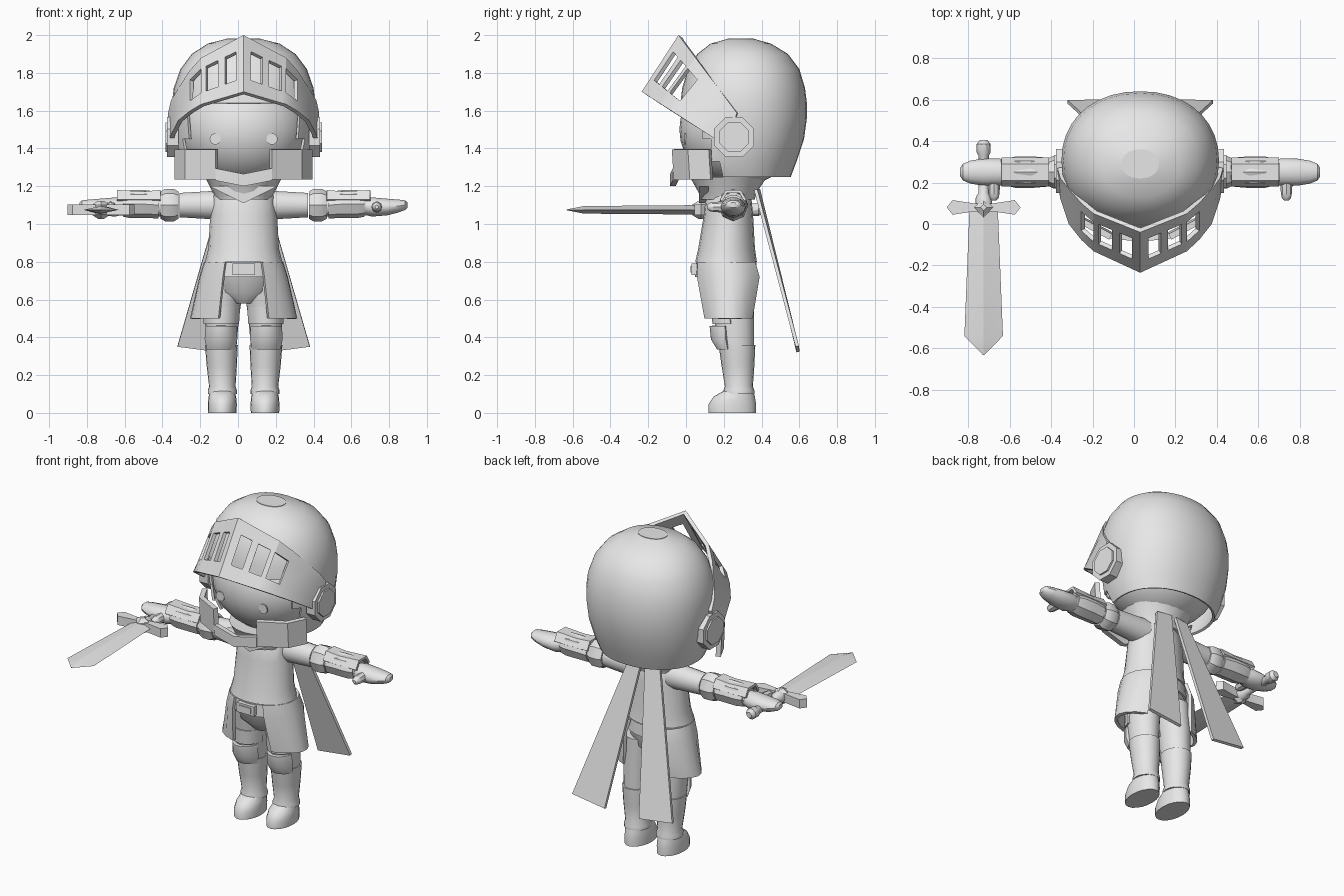
import bpy, bmesh, math
from mathutils import Vector

if "Cube" in bpy.data.objects:
    bpy.data.objects.remove(bpy.data.objects["Cube"])

CX = 0.03  # figure's centre line
steel = bpy.data.materials.new("plain_grey")
steel.diffuse_color = (0.8, 0.8, 0.8, 1)
steel.use_nodes = True
steel.node_tree.nodes["Principled BSDF"].inputs["Base Color"].default_value = steel.diffuse_color


def finish(name, bm, thick=0, angle=35, dx=CX):
    bmesh.ops.recalc_face_normals(bm, faces=bm.faces)
    if thick:
        bmesh.ops.solidify(bm, geom=bm.faces[:], thickness=thick)
        bmesh.ops.recalc_face_normals(bm, faces=bm.faces)
    me = bpy.data.meshes.new(name)
    bm.to_mesh(me)
    bm.free()
    me.materials.append(steel)
    ob = bpy.data.objects.new(name, me)
    ob.location.x = dx
    bpy.context.collection.objects.link(ob)
    bpy.ops.object.select_all(action='DESELECT')
    ob.select_set(True)
    bpy.context.view_layer.objects.active = ob
    bpy.ops.object.shade_smooth_by_angle(angle=math.radians(angle))
    return ob


def loft(name, rows, closed=True, caps=True, thick=0, angle=35, skip=None, dx=CX):
    """Skin rows of points; skip(i, j, centre) leaves holes."""
    bm = bmesh.new()
    vs = [[bm.verts.new(p) for p in r] for r in rows]
    n = len(rows[0])
    for i in range(len(rows) - 1):
        for j in range(n if closed else n - 1):
            k = (j + 1) % n
            q = [vs[i][j], vs[i][k], vs[i + 1][k], vs[i + 1][j]]
            if skip and skip(i, j, sum((v.co for v in q), Vector()) / 4):
                continue
            bm.faces.new(q)
    if closed and caps:
        bm.faces.new(vs[0])
        bm.faces.new(vs[-1])
    return finish(name, bm, thick, angle, dx)


def arc(z, cx, cy, rx, ry, a0=0, a1=360, n=20, power=1.0):
    pts = []
    for i in range(n if a1 - a0 == 360 else n + 1):
        a = math.radians(a0 + (a1 - a0) * i / n)
        c, s = math.cos(a), math.sin(a)
        pts.append((cx + rx * math.copysign(abs(c) ** power, c),
                    cy + ry * math.copysign(abs(s) ** power, s), z))
    return pts


def stack(name, rings, n=20, **kw):
    return loft(name, [arc(*r, n=n) for r in rings], **kw)


def plate(name, rings, a0, a1, n=8, thick=0.02):
    return loft(name, [arc(*r, a0, a1, n) for r in rings], closed=False, thick=thick)


def limb(name, rings, side, n=14):
    """Loft along x; each ring is (x, z, ry, rz)."""
    return loft(name, [[(side * x, 0.25 + ry * math.cos(t * math.tau / n),
                         z + rz * math.sin(t * math.tau / n)) for t in range(n)]
                       for x, z, ry, rz in rings])


def prism(name, poly, axis, lo, hi, dx=CX):
    """Extrude a 2D outline along an axis."""
    def put(p, d):
        q = list(p)
        q.insert(axis, d)
        return q
    return loft(name, [[put(p, lo) for p in poly], [put(p, hi) for p in poly]], dx=dx)


def lerp(x, table):
    for (a, u), (b, v) in zip(table, table[1:]):
        if x <= b:
            return u + (v - u) * (x - a) / (b - a)
    return table[-1][1]


# Helmet dome with a face opening
dome = [(1.25, .31, .03, .555), (1.33, .345, -.01, .585), (1.45, .37, -.02, .625),
        (1.56, .38, -.03, .64), (1.64, .38, -.03, .64), (1.72, .37, -.02, .63),
        (1.82, .335, .01, .6), (1.9, .275, .06, .54), (1.955, .19, .13, .45), (1.98, .09, .22, .36)]
rows = [arc(z, 0, (f + b) / 2, w, (b - f) / 2, n=36, power=0.93) for z, w, f, b in dome]
loft("helmet_dome", rows, caps=False, thick=0.015,
     skip=lambda i, j, c: c.z < 1.64 and abs(c.x) < 0.31 and c.y < 0.2)
prism("helmet_crown", [p[:2] for p in rows[-1]], 2, 1.965, 1.983)

# Head and cheeks
bm = bmesh.new()
bmesh.ops.create_uvsphere(bm, u_segments=28, v_segments=16, radius=1)
for v in bm.verts:
    v.co = (v.co.x * .34, .28 + v.co.y * .315, 1.5 + v.co.z * .3)
finish("head", bm)
for s in (-1, 1):
    prism("cheek", [(s * .15 + .03 * math.cos(t * math.tau / 14), 1.45 + .03 * math.sin(t * math.tau / 14))
                    for t in range(14)], 1, -.009, -.001)

# Chin guard
for s in (-1, 1):
    cols = [(.365, .12), (.31, .01), (.15, -.075)]
    loft("cheek_guard", [[(s * x, y + .01 * (z < 1.3), z) for x, y in cols] for z in (1.235, 1.395)],
         closed=False, thick=0.03)
loft("chin_guard", [[(-.15, -.07, z + .03), (0, -.085, z), (.15, -.07, z + .03)] for z in (1.2, 1.265)],
     closed=False, thick=0.03)

# Raised visor with slots
low = [(0, -.235), (.25, -.12), (.345, 0), (.385, .12), (.4, .21)]
top = [(0, -.04), (.25, .06), (.345, .17), (.385, .22), (.4, .27)]
half = [.04, .1, .135, .2, .225, .285, .345, .385, .4]
xs = [-x for x in reversed(half)] + [0] + half
rows = []
for f in (0, .25, .77, 1):
    row = []
    for x in xs:
        a, b = lerp(abs(x), low), lerp(abs(x), top)
        za, zb = 1.7 - .64 * (a + .235), 2 - 1.33 * (b + .04)
        row.append((x, a + (b - a) * f, za + (zb - za) * f))
    rows.append(row)
loft("visor", rows, closed=False, thick=0.022, angle=20,
     skip=lambda i, j, c: i == 1 and any(a < abs(c.x) < b for a, b in ((.04, .1), (.135, .2), (.225, .285))))

# Visor hinges
for s in (-1, 1):
    for r, a, b in ((.115, .345, .405), (.085, .4, .415)):
        prism("visor_hinge", [(.255 + r * math.cos((t + .5) * math.tau / 8),
                               1.46 + r * math.sin((t + .5) * math.tau / 8)) for t in range(8)],
              0, s * a, s * b)

# Collar, torso, belt and hips
stack("collar", [(1.13, 0, .22, .15, .145), (1.16, 0, .22, .16, .15), (1.25, 0, .225, .205, .205)])
prism("collar_tip", [(-.18, 1.2), (0, 1.11), (.18, 1.2)], 1, .07, .12)
stack("torso", [(.8, 0, .212, .205, .163), (.87, 0, .215, .187, .15), (1.05, 0, .225, .177, .13),
                (1.15, 0, .225, .165, .12), (1.2, 0, .225, .1, .1)])
stack("belt", [(.72, 0, .212, .205, .165), (.795, 0, .212, .2, .16)])
prism("buckle", [(-.06, .73), (.06, .73), (.06, .79), (-.06, .79)], 1, .03, .07)
prism("buckle_plate", [(-.04, .742), (.04, .742), (.04, .778), (-.04, .778)], 1, .024, .032)
stack("hips", [(.58, 0, .235, .06, .08), (.64, 0, .23, .17, .125), (.76, 0, .22, .195, .15)])

for s in (-1, 1):
    # Side skirt armour
    a0, a1 = (-62, 55) if s > 0 else (125, 242)
    plate("skirt_plate", [(.8, 0, .22, .21, .18), (.72, 0, .23, .235, .195), (.5, 0, .23, .285, .15)], a0, a1, 7)

    # Leg, boot and knee armour
    stack("thigh", [(.68, s * .1, .24, .1, .12), (.5, s * .115, .255, .09, .105), (.35, s * .118, .265, .08, .095)])
    plate("thigh_guard", [(.56, s * .115, .25, .098, .117), (.47, s * .118, .255, .095, .115)], -170, -10)
    stack("boot_shaft", [(.36, s * .118, .27, .087, .097), (.25, s * .116, .275, .08, .087),
                         (.14, s * .113, .28, .07, .074), (.12, s * .113, .28, .077, .082),
                         (.1, s * .113, .28, .077, .082)])
    plate("knee_guard", [(.46, s * .12, .25, .088, .125), (.39, s * .12, .25, .092, .118),
                         (.335, s * .12, .25, .08, .085)], -160, -20)
    stack("foot", [(0, s * .113, .245, .075, .126), (.045, s * .113, .245, .077, .126),
                   (.085, s * .113, .255, .073, .11), (.12, s * .113, .28, .065, .075)])

    # Arm, elbow cuff, forearm guard and hand
    limb("upper_arm", [(.11, 1.1, .075, .08), (.34, 1.1, .065, .066)], s)
    limb("elbow_cuff", [(.345, 1.1, .068, .072), (.37, 1.1, .08, .086), (.415, 1.1, .08, .086),
                        (.44, 1.1, .068, .072)], s, 8)
    limb("forearm", [(.43, 1.1, .06, .062), (.65, 1.1, .058, .055)], s)
    limb("forearm_guard", [(.45, 1.1, .07, .07), (.52, 1.105, .076, .074), (.6, 1.105, .076, .074),
                           (.64, 1.105, .066, .066)], s, 8)
    loft("forearm_ridge", [[(s * x, .25 + y, 1.1 + z) for y, z in ((-.07, .03), (-.04, .072 + l),
                            (.04, .072 + l), (.07, .03))]
                           for x, l in ((.44, .008), (.53, .0), (.67, .008))], closed=False, thick=.015)
    limb("hand", [(.63, 1.095, .05, .045), (.68, 1.09, .067, .052), (.76, 1.09, .065, .045),
                  (.82, 1.095, .055, .035), (.855, 1.1, .04, .026), (.868, 1.1, .02, .014)], s)
    loft("thumb", [[(s * .705 + r * math.cos(t * math.tau / 8), y, 1.09 + r * math.sin(t * math.tau / 8))
                    for t in range(8)] for y, r in ((.22, .03), (.15, .027), (.125, .022), (.113, .01))])

    # Cape tails
    loft("cape_tail", [[(s * .015, .375, 1.18), (s * .11, .36, 1.18)],
                       [(s * .12, .585, .32), (s * .35, .58, .35)]],
         closed=False, thick=0.018)

# Sword: diamond-section blade, guard, grip, pommel
SX, SZ = -.725, 1.075
loft("blade", [[(-w, y, SZ), (0, y, SZ + t), (w, y, SZ), (0, y, SZ - t)]
               for y, w, t in ((.08, .068, .025), (-.54, .093, .02), (-.632, .003, .002))], dx=SX, angle=15)
prism("crossguard", [(-.178, .08), (-.15, .045), (-.05, .06), (.05, .06), (.15, .045), (.178, .08),
                     (.15, .115), (.05, .1), (-.05, .1), (-.15, .115)], 2, SZ - .028, SZ + .028, dx=SX)
loft("guard_gem", [[(x * k, .08 + y * k, z) for x, y in ((.05, 0), (0, .05), (-.05, 0), (0, -.05))]
                   for z, k in ((SZ - .048, .3), (SZ - .025, 1), (SZ + .025, 1), (SZ + .048, .3))], dx=SX, angle=15)
loft("grip", [[(r * math.cos(t * math.tau / 10), y, SZ + r * math.sin(t * math.tau / 10)) for t in range(10)]
              for y, r in ((.09, .04), (.13, .038), (.15, .025), (.33, .025), (.345, .034), (.385, .034),
                           (.405, .018))], dx=SX)
